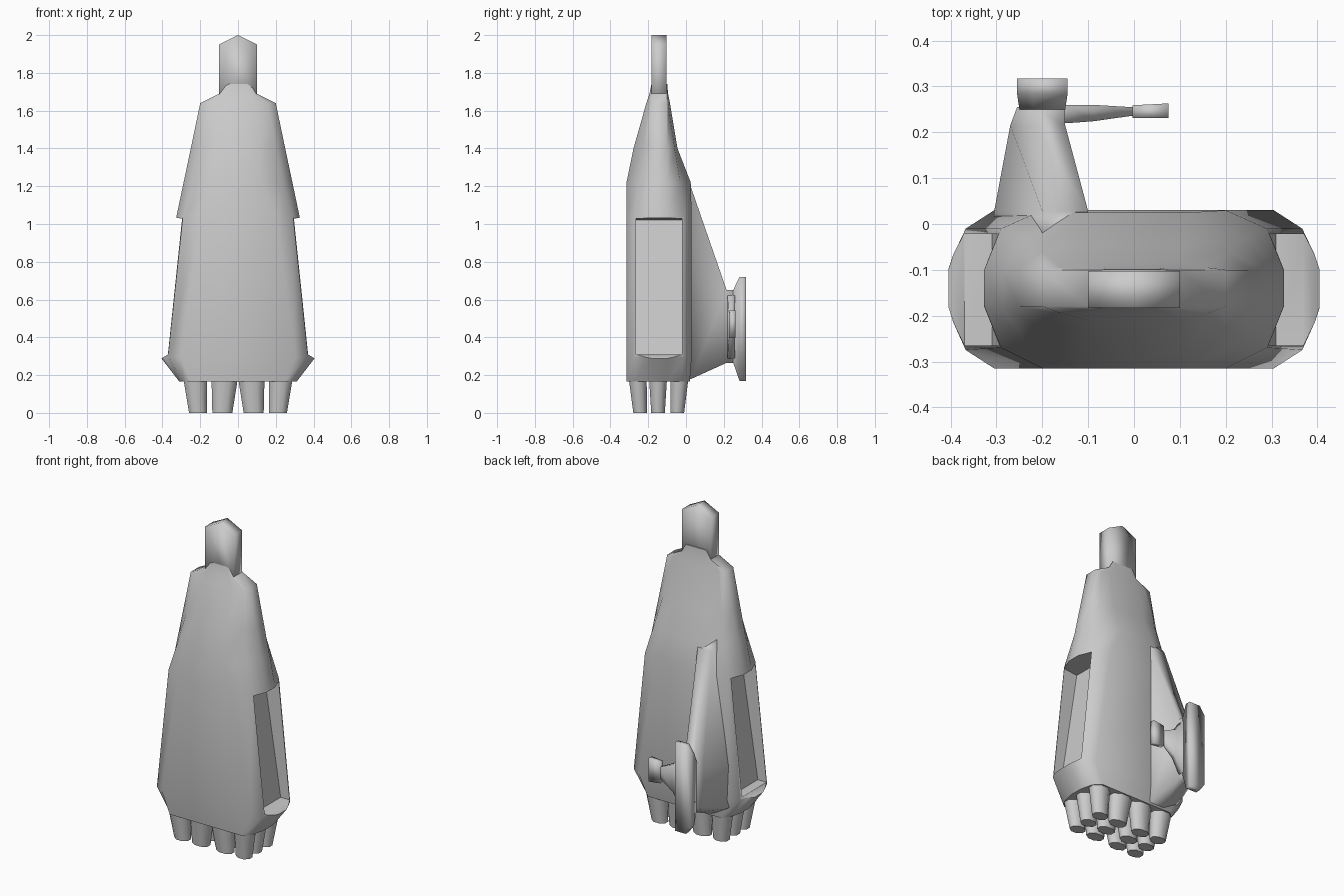
import bpy, math

if "Cube" in bpy.data.objects:
    bpy.data.objects.remove(bpy.data.objects["Cube"])

def smooth(ob, angle):
    bpy.ops.object.select_all(action='DESELECT')
    ob.select_set(True)
    bpy.context.view_layer.objects.active = ob
    bpy.ops.object.shade_smooth_by_angle(angle=math.radians(angle))

def loft(name, rings, angle=100):
    """Skin a list of equal-length rings and cap both ends."""
    n = len(rings[0])
    verts = [p for r in rings for p in r]
    faces = [tuple(range(n)), tuple(range(len(verts) - n, len(verts)))]
    for k in range(len(rings) - 1):
        for i in range(n):
            j = (i + 1) % n
            faces.append((k*n + i, k*n + j, (k+1)*n + j, (k+1)*n + i))
    me = bpy.data.meshes.new(name)
    me.from_pydata(verts, [], faces)
    ob = bpy.data.objects.new(name, me)
    bpy.context.collection.objects.link(ob)
    smooth(ob, angle)
    bpy.ops.object.mode_set(mode='EDIT')
    bpy.ops.mesh.select_all(action='SELECT')
    bpy.ops.mesh.normals_make_consistent(inside=False)
    bpy.ops.object.mode_set(mode='OBJECT')
    return ob

def hull_ring(z, a, b, c, yf, yf2, yb2, yb):
    half = [(a, yf), (b, yf2), (c, -0.18), (c, -0.10), (b, yb2), (a, yb)]
    return [(x, y, z) for x, y in half] + [(-x, y, z) for x, y in reversed(half)]

# Main hull: stacked twelve-sided sections
hull = loft("hull", [
    hull_ring(0.165, 0.25, 0.29, 0.31, -0.315, -0.27, -0.02, 0.02),
    hull_ring(0.295, 0.305, 0.367, 0.41, -0.315, -0.275, -0.01, 0.03),
    hull_ring(1.04, 0.20, 0.29, 0.326, -0.315, -0.27, -0.01, 0.03),
    hull_ring(1.22, 0.12, 0.24, 0.288, -0.315, -0.25, -0.03, 0.025),
    hull_ring(1.40, 0.11, 0.20, 0.25, -0.278, -0.225, -0.06, -0.045),
    hull_ring(1.64, 0.10, 0.16, 0.20, -0.21, -0.195, -0.095, -0.085),
    hull_ring(1.69, 0.07, 0.09, 0.10, -0.193, -0.187, -0.099, -0.095),
    hull_ring(1.74, 0.05, 0.06, 0.07, -0.183, -0.182, -0.099, -0.099),
])

# Side bays cut into the hull
prof = [(0.20, 1.02), (0.29, 1.03), (0.5, 1.035), (0.5, 0.23), (0.37, 0.31), (0.31, 0.31)]
for s in (-1, 1):
    cut = loft("bay_cutter", [[(s*x, y, z) for x, z in prof] for y in (-0.265, -0.022)])
    bpy.context.view_layer.objects.active = hull
    m = hull.modifiers.new("bay", 'BOOLEAN')
    m.operation, m.solver, m.object = 'DIFFERENCE', 'EXACT', cut
    bpy.ops.object.modifier_apply(modifier=m.name)
    bpy.data.objects.remove(cut)
smooth(hull, 65)

# Top mast with a shallow peaked tip
mast = [(-0.1, 1.60), (0.1, 1.60), (0.1, 1.95), (0, 2.0), (-0.1, 1.95)]
loft("mast", [[(x, y, z) for x, z in mast] for y in (-0.183, -0.103)])

# Exhaust nozzles: four columns by three rows of oval, tapering stubs
def oval(cx, cy, z, hx, hy, n=8):
    k = 1 / math.cos(math.pi / n)
    angles = [math.tau * (i + 0.5) / n for i in range(n)]
    return [(cx + k*hx*math.cos(t), cy + k*hy*math.sin(t), z) for t in angles]

for y_top, y_tip in ((-0.255, -0.243), (-0.148, -0.148), (-0.035, -0.046)):
    for x_top, hx_top, x_tip, hx_tip in ((0.071, 0.069, 0.083, 0.053), (0.226, 0.062, 0.212, 0.047)):
        for s in (-1, 1):
            loft("nozzle", [oval(s*x_top, y_top, 0.175, hx_top, 0.047),
                            oval(s*x_tip, y_tip, 0, hx_tip, 0.036)], 60)

# Rear fin, offset to the left: upright right wall, sloping left flank
def fin_ring(y, xl, xm, xr, zb, zl, zm, zt):
    return [(x, y, z) for x, z in ((xm, zb), (xr, zb), (xr, zt), (xm, zt), (xl, zm), (xl, zl))]

loft("rear_fin", [
    fin_ring(-0.02, -0.305, -0.20, -0.095, 0.17, 0.24, 0.50, 1.25),
    fin_ring(0.028, -0.305, -0.20, -0.10, 0.18, 0.24, 0.50, 1.19),
    fin_ring(0.215, -0.27, -0.22, -0.15, 0.265, 0.31, 0.56, 0.65),
    fin_ring(0.255, -0.255, -0.22, -0.15, 0.265, 0.31, 0.58, 0.65),
])

# Tall plate at the end of the fin
loft("rear_plate", [
    fin_ring(0.25, -0.25, -0.22, -0.15, 0.265, 0.31, 0.60, 0.65),
    fin_ring(0.283, -0.255, -0.22, -0.145, 0.17, 0.22, 0.67, 0.72),
    fin_ring(0.317, -0.255, -0.22, -0.145, 0.17, 0.22, 0.67, 0.72),
])

# Side arm and its end block
def arm_ring(x, y, hy, z, hz):
    return [(x, y-hy, z-hz), (x, y+hy, z-hz), (x, y+hy, z+hz), (x, y-hy, z+hz)]

loft("arm", [arm_ring(-0.2, 0.24, 0.02, 0.455, 0.175), arm_ring(-0.145, 0.24, 0.02, 0.455, 0.165),
             arm_ring(-0.09, 0.242, 0.018, 0.46, 0.085), arm_ring(0.01, 0.246, 0.008, 0.47, 0.03)])
loft("arm_block", [arm_ring(-0.003, 0.245, 0.014, 0.47, 0.065), arm_ring(0.075, 0.247, 0.016, 0.47, 0.073)])
